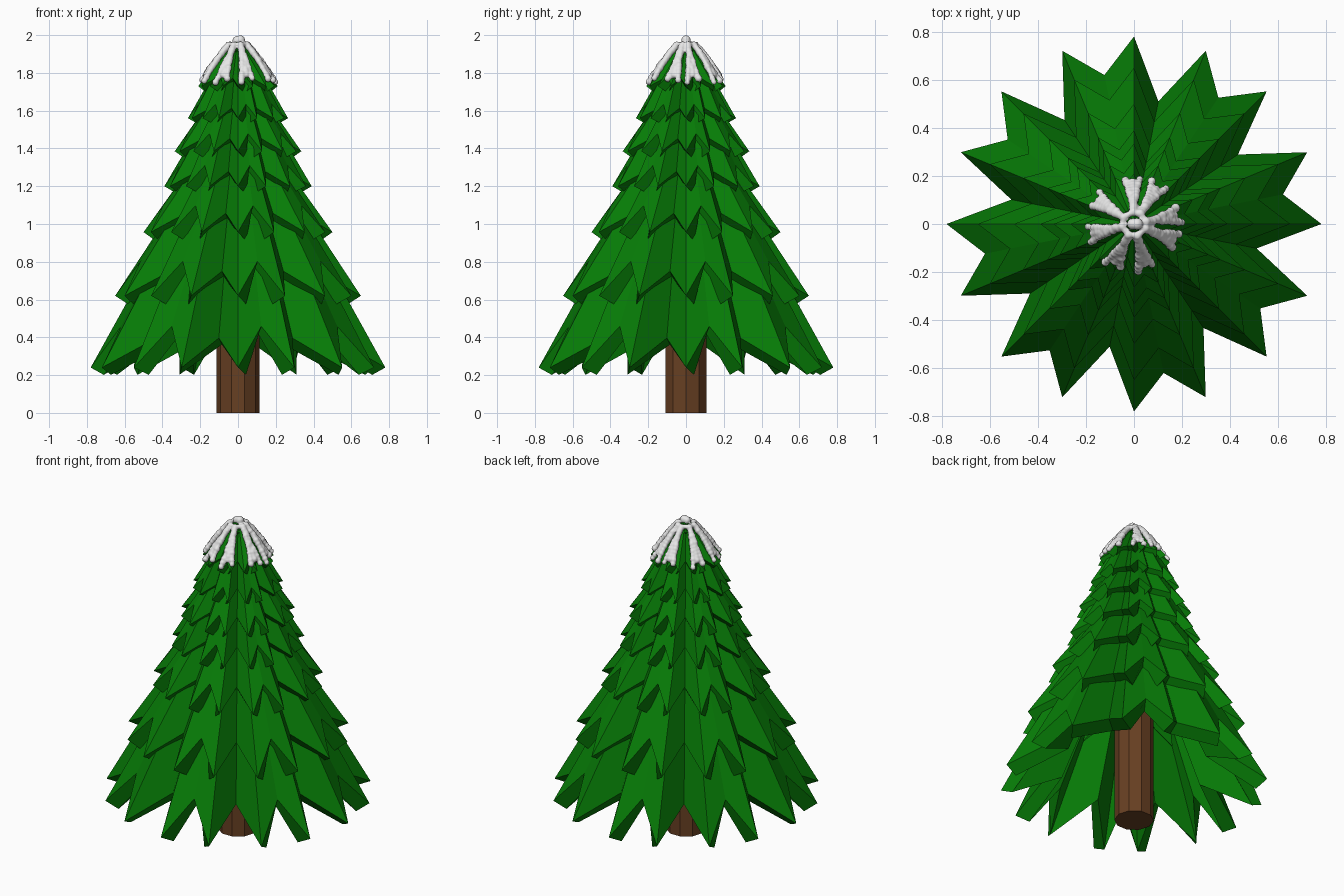
import bpy, bmesh, math, random
from mathutils import Vector, Matrix

if "Cube" in bpy.data.objects:
    bpy.data.objects.remove(bpy.data.objects["Cube"])

random.seed(4)


def material(name, rgb):
    m = bpy.data.materials.new(name)
    m.diffuse_color = (*rgb, 1)
    m.use_nodes = True
    m.node_tree.nodes["Principled BSDF"].inputs["Base Color"].default_value = m.diffuse_color
    return m


green = material("pine green", (0.002, 0.2, 0.002))
brown = material("bark brown", (0.135, 0.05, 0.016))
white = material("snow white", (0.8, 0.8, 0.8))


def finish(bm, name, mat):
    bmesh.ops.recalc_face_normals(bm, faces=bm.faces)
    me = bpy.data.meshes.new(name)
    bm.to_mesh(me)
    bm.free()
    me.materials.append(mat)
    ob = bpy.data.objects.new(name, me)
    bpy.context.collection.objects.link(ob)
    return ob


# Foliage: pleated star shells with sixteen points and alternating valleys
def star_ring(bm, r, z):
    ring = []
    for j in range(32):
        scale, rise = {1: (0.81, 0.28), 3: (0.667, 0.20)}.get(j % 4, (1, 0))
        a = j * math.tau / 32
        ring.append(bm.verts.new((r * scale * math.cos(a),
                                  r * scale * math.sin(a), z + rise * r)))
    return ring


def tier(name, top, bottom):
    bm = bmesh.new()
    a, b = star_ring(bm, *top), star_ring(bm, *bottom)
    for j in range(32):
        k = (j + 1) % 32
        bm.faces.new((a[j], b[j], b[k], a[k]))
    ob = finish(bm, name, green)
    # make the shell normals point outwards, then thicken inwards
    if ob.data.polygons[0].normal.dot(ob.data.polygons[0].center) < 0:
        ob.data.flip_normals()
    mod = ob.modifiers.new("thickness", "SOLIDIFY")
    mod.thickness = 0.09
    mod.offset = -1


tiers = [(0.21, 1.73), (0.265, 1.56), (0.335, 1.385), (0.39, 1.20),
         (0.50, 0.957), (0.65, 0.62), (0.78, 0.24)]
start = (0.02, 1.965)
for n, (r, z) in enumerate(tiers):
    tier(f"branch_tier_{n + 1}", start, (r, z))
    if n + 1 < len(tiers):
        # next tier starts hidden inside this one, on its own slope
        r2, z2 = tiers[n + 1]
        r1, z1 = r * 0.91, z - 0.04
        start = (r1 - 0.5 * (r2 - r1), z1 + 0.5 * (z1 - z2))

# Trunk
bm = bmesh.new()
bmesh.ops.create_cone(bm, cap_ends=True, segments=10, radius1=0.115,
                      radius2=0.115, depth=0.8,
                      matrix=Matrix.Translation((0, 0, 0.4))
                      @ Matrix.Rotation(math.pi / 2, 4, "Z"))
finish(bm, "trunk", brown)

# Snow: forked strands of lumps running down the top tier
bm = bmesh.new()


def lump(p, r):
    bmesh.ops.create_icosphere(bm, subdivisions=2, radius=r,
                               matrix=Matrix.Translation(p))


def on_tip(angle, t):
    r = 0.035 + 0.16 * t
    return Vector((r * math.cos(angle), r * math.sin(angle),
                   1.965 - 0.21 * t + 0.012 * math.sin(math.pi * t)))


for deg in (92, 58, 12, -22, -75, -117, -167, 147):
    base = math.radians(deg)
    for side in (-1, 0, 1):
        end = random.uniform(0.93, 1.03) if side else 0.86
        for i in range(12):
            t = 0.1 + (end - 0.1) * i / 11
            spread = side * 0.17 * t
            lump(on_tip(base + spread, t), random.uniform(0.014, 0.02))

# Snow collar and top ball
for i in range(20):
    a = i * math.tau / 20
    lump((0.046 * math.cos(a), 0.046 * math.sin(a), 1.95), 0.014)
lump((0.012, 0, 1.974), 0.026)
lump((-0.006, 0, 1.972), 0.024)

snow = finish(bm, "snow", white)
mod = snow.modifiers.new("merge lumps", "REMESH")
mod.mode = "VOXEL"
mod.voxel_size = 0.006
mod.use_smooth_shade = True
